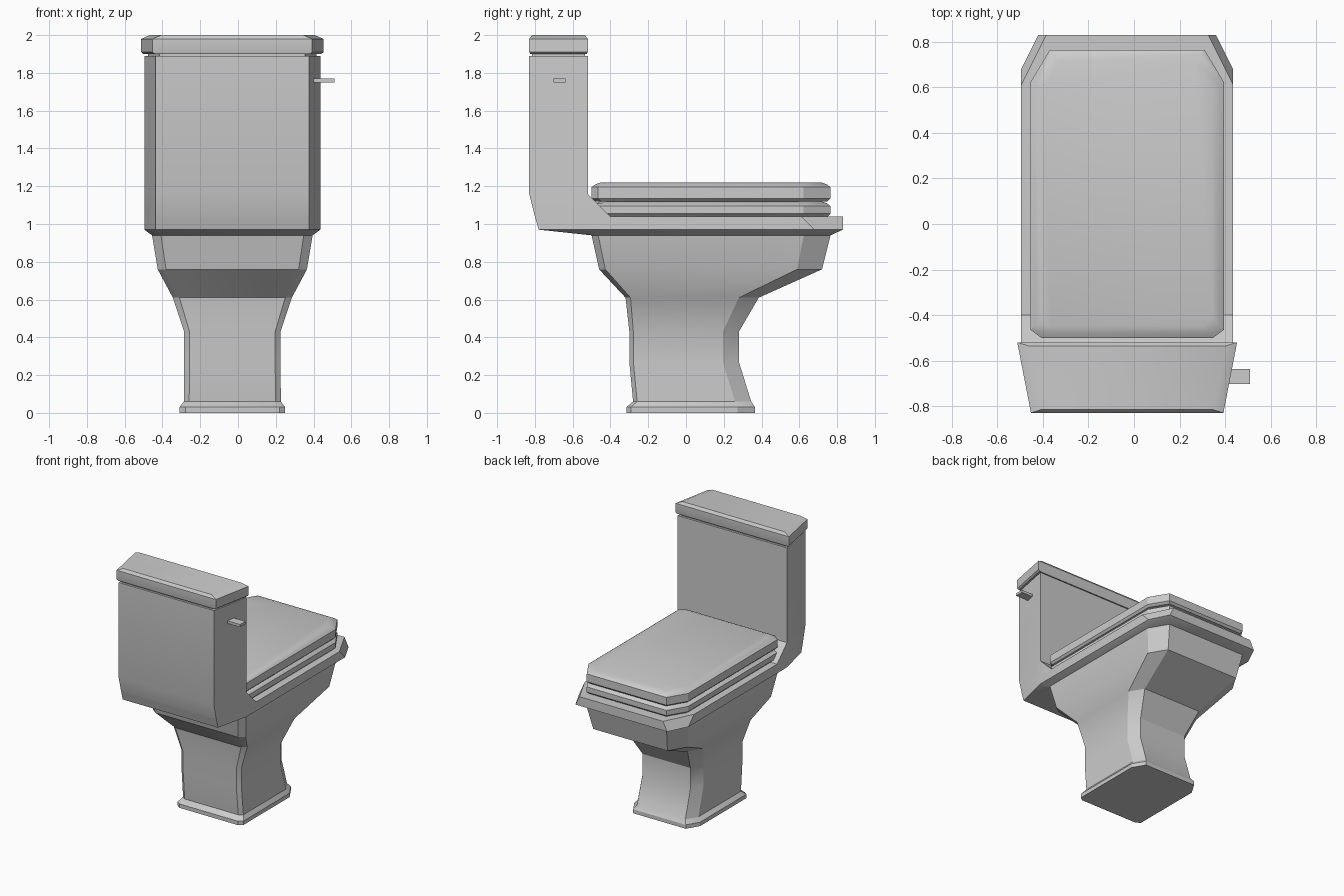
import bpy
import bmesh

default_cube = bpy.data.objects.get("Cube")
if default_cube:
    bpy.data.objects.remove(default_cube, do_unlink=True)

# Shared sizes: the body sits off centre because the lever sticks out on one side
CENTRE = -0.03
DECK_HALF = 0.466
TANK_BACK, TANK_FRONT = -0.83, -0.52
TAPER = 0.06
DECK_TOP = 1.04
TANK_TOP = 1.89
BOWL_HALF, BOWL_BACK, BOWL_FRONT = 0.425, -0.5, 0.765


def make_material(name, colour):
    material = bpy.data.materials.new(name)
    material.use_nodes = True
    material.diffuse_color = colour
    shader = material.node_tree.nodes["Principled BSDF"]
    shader.inputs["Base Color"].default_value = colour
    return material


ceramic = make_material("grey_ceramic", (0.6, 0.6, 0.6, 1))


def ring(z, half, back, front, nose, tail):
    """Rectangle with chamfered corners: nose at the +y end, tail at the -y end."""
    nose_x, nose_y = nose
    tail_x, tail_y = tail
    side = [
        (half - tail_x, back),
        (half, back + tail_y),
        (half, front - nose_y),
        (half - nose_x, front),
    ]
    right = [(CENTRE - x, y, z) for x, y in reversed(side)]
    return [(CENTRE + x, y, z) for x, y in side] + right


def bowl_ring(z, half, back, front):
    """Bowl outline whose corner cuts grow with its width."""
    return ring(z, half, back, front, (half / 5, half / 3), (half / 9, half / 12))


def seat_ring(z, inset):
    return bowl_ring(z, BOWL_HALF - inset, BOWL_BACK + inset, BOWL_FRONT - inset)


def deck_ring(z, back, nose_y):
    """Rim outline, narrowing backwards under the tank."""
    nose = (nose_y / 2, nose_y)
    tail = (TAPER, TANK_FRONT - back)
    return ring(z, DECK_HALF, back, TANK_BACK * -1, nose, tail)


def tank_ring(z, widen=0.0, trim=0.0):
    """Tank outline: straight front, sides narrowing all the way to the back."""
    back, front = TANK_BACK + trim, TANK_FRONT - trim
    return ring(z, DECK_HALF + widen, back, front, (0, 0), (TAPER, front - back))


def add_object(name, bm):
    """Store the mesh as an object with smooth shading and crisp edges."""
    bmesh.ops.recalc_face_normals(bm, faces=bm.faces)
    mesh = bpy.data.meshes.new(name)
    bm.to_mesh(mesh)
    bm.free()
    mesh.materials.append(ceramic)
    mesh.shade_smooth()
    mesh.set_sharp_from_angle(angle=0.5)
    bpy.context.collection.objects.link(bpy.data.objects.new(name, mesh))


def loft(name, rings):
    """Skin a stack of rings and cap both ends."""
    bm = bmesh.new()
    rows = [[bm.verts.new(point) for point in outline] for outline in rings]
    for low, high in zip(rows, rows[1:]):
        for i in range(len(low)):
            bm.faces.new((low[i - 1], low[i], high[i], high[i - 1]))
    bm.faces.new(rows[0])
    bm.faces.new(rows[-1])
    bmesh.ops.remove_doubles(bm, verts=bm.verts, dist=0.001)
    add_object(name, bm)


# Pedestal: flat foot, straight column, then flaring up into the bowl
foot = (0.28, -0.315, 0.365)
column = (0.255, -0.3, 0.28)
loft("pedestal_bowl", [
    bowl_ring(0, *foot),
    bowl_ring(0.03, *foot),
    bowl_ring(0.06, 0.257, -0.28, 0.345),
    bowl_ring(0.27, *column),
    bowl_ring(0.43, *column),
    bowl_ring(0.61, 0.315, -0.32, 0.385),
    bowl_ring(0.76, 0.395, -0.46, 0.72),
    bowl_ring(0.94, BOWL_HALF, BOWL_BACK, BOWL_FRONT),
])

# Rim slab that runs back under the tank
loft("rim", [
    bowl_ring(0.94, BOWL_HALF, BOWL_BACK, BOWL_FRONT),
    deck_ring(0.97, -0.78, nose_y=0.15),
    deck_ring(DECK_TOP, -0.8, nose_y=0.22),
])

# Tank with a foot that slopes forward onto the rim
loft("tank", [
    ring(DECK_TOP, DECK_HALF, -0.8, -0.4, (0, 0), (TAPER, 0.28)),
    tank_ring(1.16),
    tank_ring(TANK_TOP),
])

# Recessed neck and overhanging cover with a bevelled top
loft("tank_neck", [
    tank_ring(TANK_TOP, widen=-0.02, trim=0.015),
    tank_ring(TANK_TOP + 0.02, widen=-0.02, trim=0.015),
])
loft("tank_cover", [
    tank_ring(1.9, widen=0.005, trim=0.005),
    tank_ring(1.91, widen=0.017),
    tank_ring(1.98, widen=0.017),
    tank_ring(2, widen=-0.03, trim=0.015),
])

# Seat and lid: two pads with the same rounded edge
for name, base, top in (("seat", DECK_TOP, 1.12), ("seat_lid", 1.12, 1.22)):
    loft(name, [
        seat_ring(base, inset=0.015),
        seat_ring(base + 0.015, inset=0),
        seat_ring(top - 0.025, inset=0),
        seat_ring(top - 0.01, inset=0.02),
        seat_ring(top, inset=0.05),
    ])

# Flush lever on the side of the tank
lever = bmesh.new()
bmesh.ops.create_cube(lever, size=1)
bmesh.ops.scale(lever, verts=lever.verts, vec=(0.11, 0.065, 0.02))
bmesh.ops.translate(lever, verts=lever.verts, vec=(0.455, -0.67, 1.76))
add_object("flush_lever", lever)
